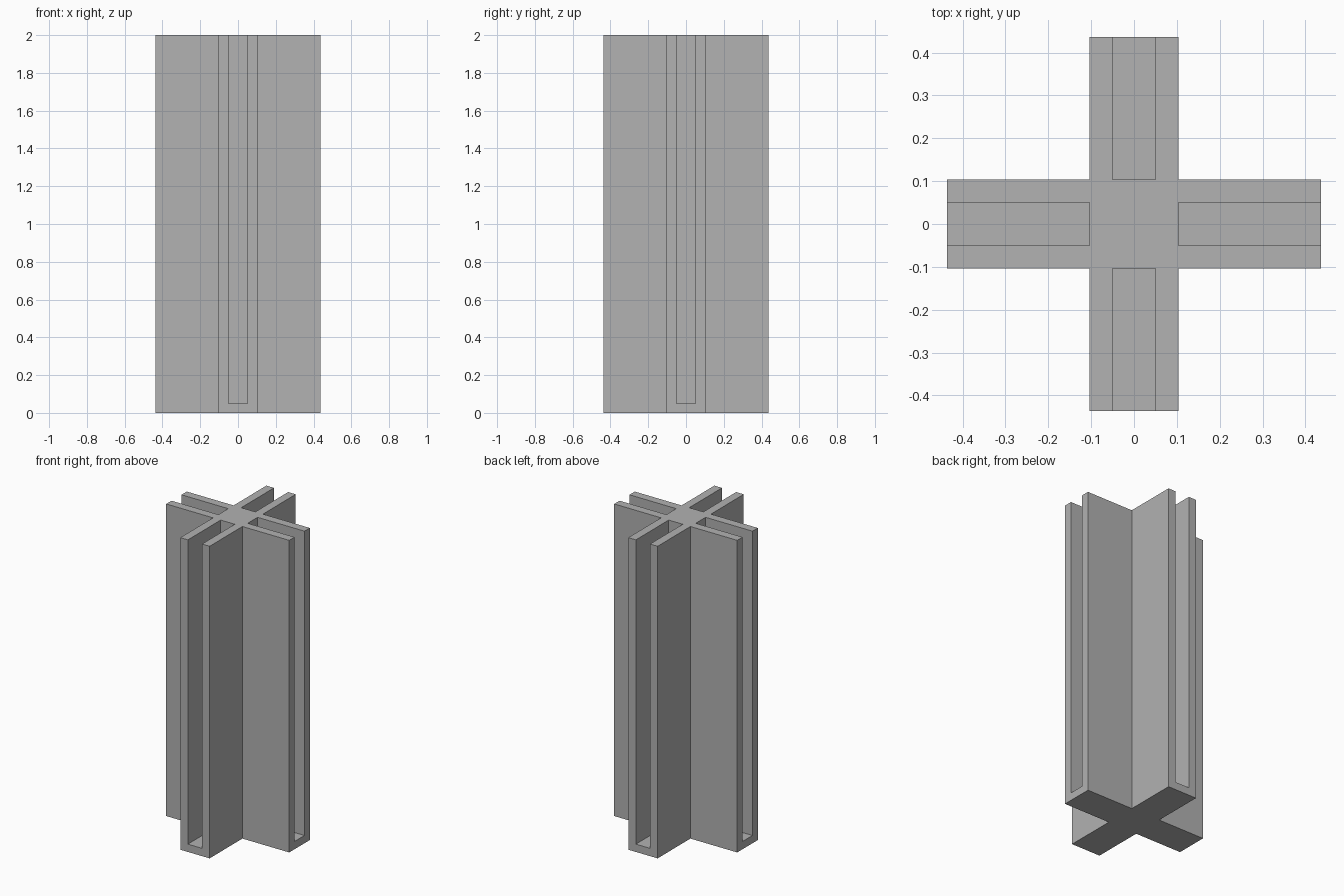
import bpy, bmesh
from mathutils import Matrix, Vector
from math import pi

cube = bpy.data.objects.get("Cube")
if cube:
    bpy.data.objects.remove(cube, do_unlink=True)

HEIGHT = 2.0
REACH = 0.436      # arm tip from the centre
HALF = 0.104       # half the arm width, also the core half width
SLOT = 0.05        # half the slot width
FLOOR = 0.05       # thickness under the slots

grey = bpy.data.materials.new("plain grey")
grey.use_nodes = True
colour = (0.445, 0.445, 0.445, 1)
grey.diffuse_color = colour
grey.node_tree.nodes["Principled BSDF"].inputs["Base Color"].default_value = colour


def quarter_turns(points):
    """Repeat a 2D outline around the four sides."""
    return [Matrix.Rotation(i * pi / 2, 2) @ Vector(p) for i in range(4) for p in points]


def add_prism(bm, outline, z0, z1):
    face = bm.faces.new([bm.verts.new((p[0], p[1], z0)) for p in outline])
    top = bmesh.ops.extrude_face_region(bm, geom=[face])["geom"]
    bmesh.ops.translate(bm, vec=(0, 0, z1 - z0),
                        verts=[v for v in top if isinstance(v, bmesh.types.BMVert)])


def finish(bm, name):
    bmesh.ops.recalc_face_normals(bm, faces=bm.faces)
    mesh = bpy.data.meshes.new(name)
    bm.to_mesh(mesh)
    bm.free()
    mesh.materials.append(grey)
    obj = bpy.data.objects.new(name, mesh)
    bpy.context.collection.objects.link(obj)
    return obj


# Cross-shaped column
bm = bmesh.new()
add_prism(bm, quarter_turns([(REACH, -HALF), (REACH, HALF), (HALF, HALF)]), 0, HEIGHT)
column = finish(bm, "cross_column")

# Slot cutters, one per arm, open at the tip and the top
bm = bmesh.new()
slot = [(HALF, -SLOT), (REACH + 0.1, -SLOT), (REACH + 0.1, SLOT), (HALF, SLOT)]
corners = quarter_turns(slot)
for i in range(4):
    add_prism(bm, corners[i * 4:i * 4 + 4], FLOOR, HEIGHT + 0.1)
cutter = finish(bm, "slot_cutter")
cutter.hide_render = True

# Cut the slots and drop the cutter
cut = column.modifiers.new("slots", 'BOOLEAN')
cut.operation = 'DIFFERENCE'
cut.solver = 'EXACT'
cut.object = cutter
bpy.context.view_layer.objects.active = column
column.select_set(True)
bpy.ops.object.modifier_apply(modifier=cut.name)
bpy.data.objects.remove(cutter, do_unlink=True)
